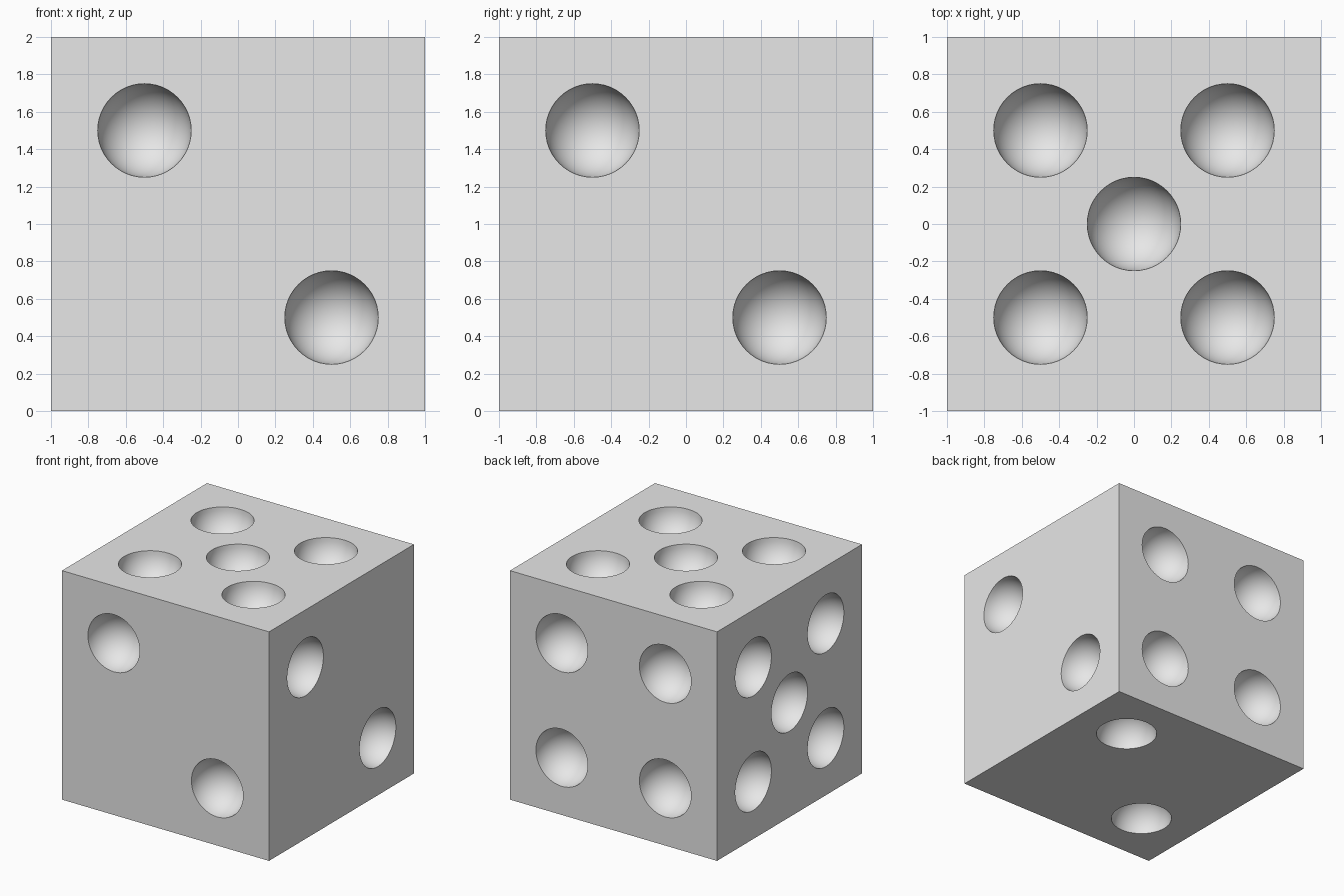
import bpy
import bmesh
from math import radians
from mathutils import Matrix

cube = bpy.data.objects.get("Cube")
if cube:
    bpy.data.objects.remove(cube, do_unlink=True)

PIP_RADIUS = 0.25
H = 0.5

# Pip layouts, in the plane of each side
TWO = [(-H, H), (H, -H)]
FOUR = [(x, y) for x in (-H, H) for y in (-H, H)]
FIVE = FOUR + [(0, 0)]


def add_side(bm, pips, tilt, turn):
    """One square side with hemispherical hollows, turned into place."""
    side = bmesh.new()
    # Hollows: lower halves of spheres
    for x, y in pips:
        bmesh.ops.create_uvsphere(side, u_segments=48, v_segments=24, radius=PIP_RADIUS,
                                  matrix=Matrix.Translation((x, y, 0)))
    upper = [v for v in side.verts if v.co.z > 0.001]
    bmesh.ops.delete(side, geom=upper, context='VERTS')
    bmesh.ops.reverse_faces(side, faces=side.faces[:])
    outline = [e for e in side.edges if e.is_boundary]
    # Flat square around the rims
    corners = [side.verts.new((x, y, 0)) for x, y in ((-1, -1), (1, -1), (1, 1), (-1, 1))]
    outline += [side.edges.new((corners[i - 1], corners[i])) for i in range(4)]
    bmesh.ops.triangle_fill(side, use_beauty=True, edges=outline, normal=(0, 0, 1))
    place = (Matrix.Translation((0, 0, 1)) @ Matrix.Rotation(radians(turn), 4, 'Z')
             @ Matrix.Rotation(radians(tilt), 4, 'X') @ Matrix.Translation((0, 0, 1)))
    side.transform(place)
    piece = bpy.data.meshes.new("side_piece")
    side.to_mesh(piece)
    side.free()
    bm.from_mesh(piece)
    bpy.data.meshes.remove(piece)


# Sides: top, bottom, front, +x side, back, -x side
bm = bmesh.new()
for pips, tilt, turn in ((FIVE, 0, 0), (TWO, 180, 0), (TWO, 90, 0),
                         (TWO, 90, 90), (FOUR, 90, 180), (FIVE, 90, 270)):
    add_side(bm, pips, tilt, turn)
bmesh.ops.remove_doubles(bm, verts=bm.verts[:], dist=0.0001)
bmesh.ops.recalc_face_normals(bm, faces=bm.faces[:])

mesh = bpy.data.meshes.new("die_body")
bm.to_mesh(mesh)
bm.free()
die = bpy.data.objects.new("die_body", mesh)
bpy.context.collection.objects.link(die)

# Plain light grey
grey = bpy.data.materials.new("light_grey")
grey.use_nodes = True
grey.diffuse_color = (0.8, 0.8, 0.8, 1)
shader = next(n for n in grey.node_tree.nodes if n.type == 'BSDF_PRINCIPLED')
shader.inputs["Base Color"].default_value = (0.8, 0.8, 0.8, 1)
mesh.materials.append(grey)

# Smooth hollows, crisp rims and edges
bpy.ops.object.select_all(action='DESELECT')
die.select_set(True)
bpy.context.view_layer.objects.active = die
bpy.ops.object.shade_smooth_by_angle(angle=radians(30))
